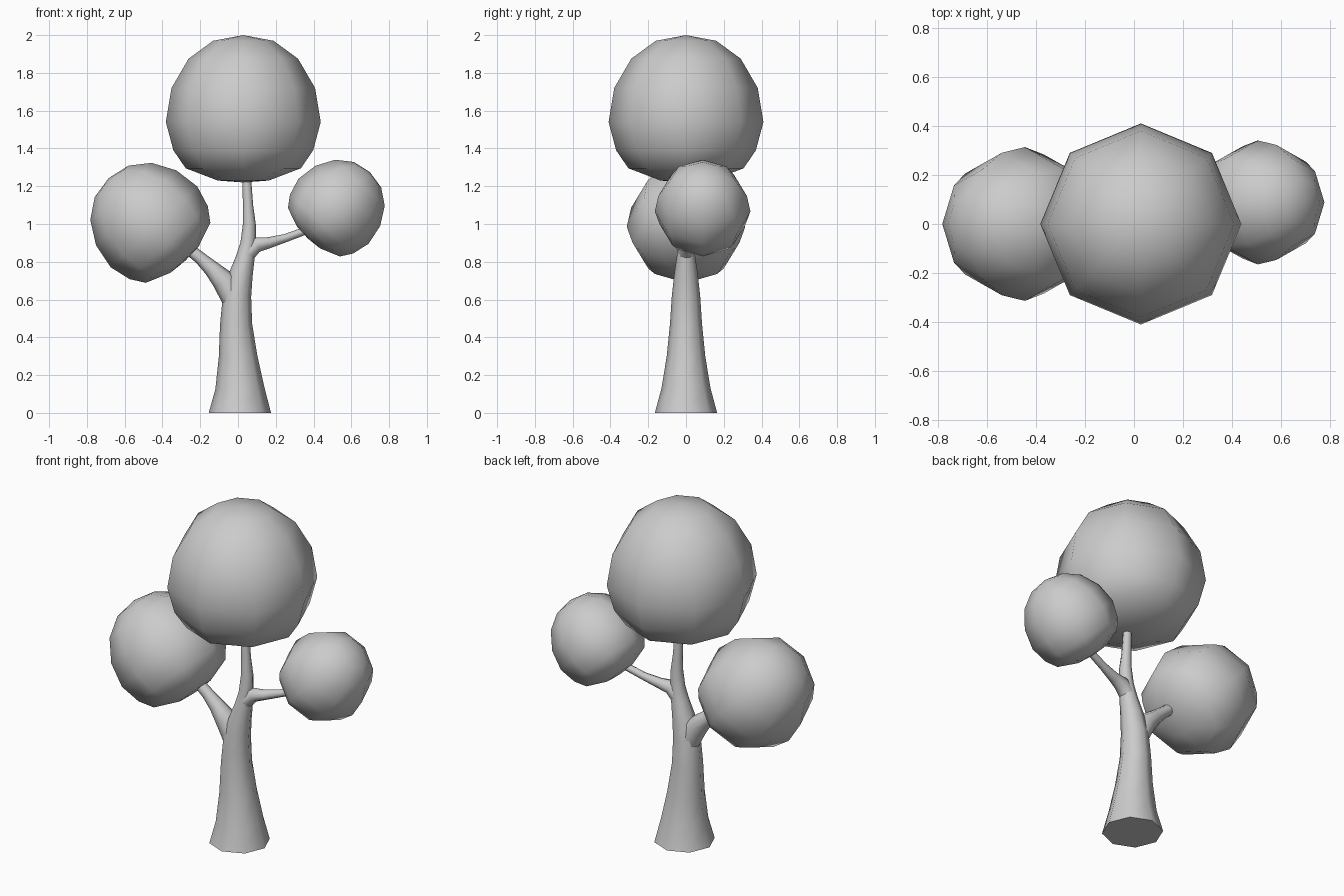
import bpy, bmesh, math
from mathutils import Vector, Matrix

cube = bpy.data.objects.get("Cube")
if cube:
    bpy.data.objects.remove(cube, do_unlink=True)

SIDES = 8

grey = bpy.data.materials.new("plain grey")
grey.use_nodes = True
grey.diffuse_color = (0.6, 0.6, 0.6, 1)
grey.node_tree.nodes["Principled BSDF"].inputs["Base Color"].default_value = (0.6, 0.6, 0.6, 1)


def finish(bm, name, angle):
    bmesh.ops.recalc_face_normals(bm, faces=bm.faces)
    mesh = bpy.data.meshes.new(name)
    bm.to_mesh(mesh)
    bm.free()
    mesh.materials.append(grey)
    obj = bpy.data.objects.new(name, mesh)
    bpy.context.collection.objects.link(obj)
    bpy.ops.object.select_all(action='DESELECT')
    obj.select_set(True)
    bpy.context.view_layer.objects.active = obj
    bpy.ops.object.shade_smooth_by_angle(angle=math.radians(angle))
    return obj


def bridge(bm, low, high):
    for i in range(SIDES):
        j = (i + 1) % SIDES
        bm.faces.new((low[i], low[j], high[j], high[i]))


def ring(bm, matrix, radius, z=0):
    steps = [2 * math.pi * i / SIDES for i in range(SIDES)]
    return [bm.verts.new(matrix @ Vector((radius * math.cos(a), radius * math.sin(a), z)))
            for a in steps]


def limb(name, points):
    """Tapered tube through (x, y, z, radius) points."""
    bm = bmesh.new()
    centres = [Vector(p[:3]) for p in points]
    rings = []
    for i, p in enumerate(points):
        ahead = centres[min(i + 1, len(points) - 1)]
        behind = centres[max(i - 1, 0)]
        along = (ahead - behind).normalized()
        side = Vector((0, 1, 0)).cross(along).normalized()
        frame = Matrix((side, along.cross(side), along)).transposed().to_4x4()
        rings.append(ring(bm, Matrix.Translation(centres[i]) @ frame, p[3]))
    for low, high in zip(rings, rings[1:]):
        bridge(bm, low, high)
    bm.faces.new(rings[0])
    bm.faces.new(rings[-1])
    return finish(bm, name, 60)


def foliage(name, centre, scale, tilt):
    """Eight-sided ball, flatter below its widest ring, tilted about y."""
    bm = bmesh.new()
    matrix = (Matrix.Translation(centre) @ Matrix.Rotation(math.radians(tilt), 4, 'Y')
              @ Matrix.Scale(scale, 4))
    profile = [(0.135, -0.31), (0.305, -0.245), (0.37, -0.15), (0.41, 0),
               (0.38, 0.18), (0.29, 0.335), (0.16, 0.43)]
    rings = [ring(bm, matrix, r, z) for r, z in profile]
    for low, high in zip(rings, rings[1:]):
        bridge(bm, low, high)
    for loop, z in ((rings[0], -0.32), (rings[-1], 0.46)):
        pole = bm.verts.new(matrix @ Vector((0, 0, z)))
        for i in range(SIDES):
            bm.faces.new((loop[i], loop[(i + 1) % SIDES], pole))
    return finish(bm, name, 80)


# Trunk and branches
limb("trunk", [(0.01, 0, 0, 0.165), (0.01, 0, 0.13, 0.13), (0, 0, 0.3, 0.102),
               (-0.01, 0, 0.47, 0.085), (-0.005, 0, 0.62, 0.075), (0.015, 0, 0.73, 0.063),
               (0.038, 0, 0.82, 0.05), (0.054, 0, 0.9, 0.041), (0.06, 0, 1.0, 0.034),
               (0.053, 0, 1.1, 0.027), (0.043, 0, 1.3, 0.022)])
limb("right_branch", [(-0.015, 0, 0.58, 0.06), (-0.075, 0, 0.70, 0.062),
                      (-0.14, 0, 0.765, 0.043), (-0.2, 0, 0.82, 0.033),
                      (-0.3, 0, 0.9, 0.03)])
limb("left_branch", [(0.045, 0, 0.84, 0.045), (0.095, 0.005, 0.89, 0.042),
                     (0.16, 0.02, 0.9, 0.03), (0.25, 0.04, 0.925, 0.022),
                     (0.4, 0.07, 0.98, 0.02)])

# Foliage balls
foliage("top_foliage", (0.028, 0, 1.54), 1, 0)
foliage("right_foliage", (-0.445, 0, 0.985), 0.765, -43)
foliage("left_foliage", (0.505, 0.088, 1.067), 0.617, 43)
